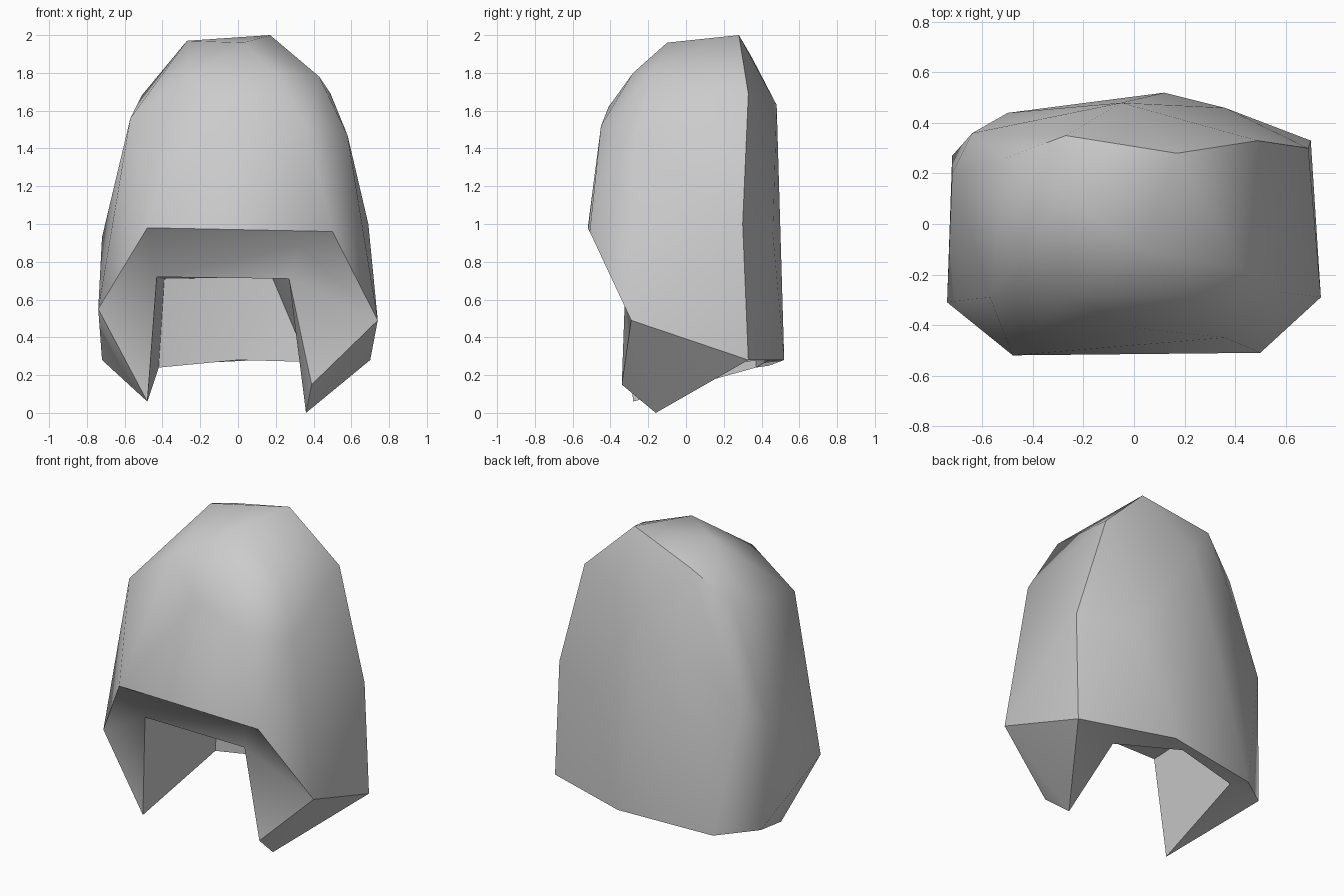
import bpy, bmesh
from math import radians

default_cube = bpy.data.objects.get("Cube")
if default_cube:
    bpy.data.objects.remove(default_cube, do_unlink=True)


def flat_material(name, colour):
    material = bpy.data.materials.new(name)
    material.use_nodes = True
    material.diffuse_color = colour
    shader = next(node for node in material.node_tree.nodes if node.type == "BSDF_PRINCIPLED")
    shader.inputs["Base Color"].default_value = colour
    return material


# Dome profile points, from the crown down to the waist
crown = [(-.27, .11, 1.97), (.03, -.1, 1.96), (.17, .28, 2)]
shoulder = [(.2, -.28, 1.8), (-.27, -.29, 1.78), (.43, -.18, 1.78),
            (-.27, .35, 1.88), (-.51, .26, 1.68), (.49, .33, 1.69)]
temple = [(-.57, -.29, 1.56), (0, -.41, 1.62), (.36, -.45, 1.52),
          (.58, -.27, 1.47), (-.05, .48, 1.63)]
waist = [(.69, .3, 1), (.36, .46, .95), (-.64, .36, 1.04), (-.72, .2, .93)]

# Outer rim where the dome meets the opening
rim = {
    "brow_right": (-.48, -.52, .98),
    "brow_left": (.5, -.51, .96),
    "cheek_left": (.74, -.29, .49),
    "nape_left": (.7, .33, .28),
    "nape_back": (.12, .52, .28),
    "nape_corner": (-.5, .44, .25),
    "nape_right": (-.72, .27, .28),
    "cheek_right": (-.74, -.31, .55),
}

# Cheek tips and the hollow between them
hollow = {
    "tip_left": (.36, -.16, 0),
    "tip_left_front": (.39, -.34, .15),
    "tip_right": (-.48, -.28, .06),
    "lip_right": (-.43, -.33, .72),
    "lip_left": (.27, -.32, .71),
    "lip_high": (.33, -.39, .89),
    "floor_right": (-.42, .37, .24),
    "floor_mid": (0, .44, .28),
    "floor_left": (.37, .25, .27),
    "roof_right": (-.39, .36, .71),
    "roof_left": (.18, .39, .72),
}

# Faces of the opening, each named by its corners
opening = [
    # underside of the brow
    "brow_right brow_left lip_high lip_right",
    "lip_right lip_high lip_left",
    # left cheek
    "brow_left cheek_left lip_high",
    "lip_high cheek_left lip_left",
    "lip_left cheek_left tip_left_front",
    "cheek_left tip_left tip_left_front",
    "cheek_left nape_left tip_left",
    # right cheek
    "brow_right lip_right cheek_right",
    "cheek_right lip_right tip_right",
    "cheek_right tip_right nape_right",
    # bottom edge
    "nape_right tip_right floor_right",
    "nape_right floor_right nape_corner",
    "nape_corner floor_right floor_mid nape_back",
    "nape_back floor_mid floor_left nape_left",
    "nape_left floor_left tip_left",
    # inner walls and roof
    "lip_right roof_right floor_right tip_right",
    "lip_left tip_left_front tip_left",
    "lip_left tip_left floor_left roof_left",
    "roof_right floor_mid floor_right",
    "roof_right roof_left floor_mid",
    "roof_left floor_left floor_mid",
    "lip_right lip_left roof_left roof_right",
]

bm = bmesh.new()
corners = {name: bm.verts.new(point) for name, point in rim.items()}
rim_verts = set(corners.values())
for point in crown + shoulder + temple + waist:
    bm.verts.new(point)

# Wrap the dome, then open it below the rim
bmesh.ops.convex_hull(bm, input=list(bm.verts))
lid = [face for face in bm.faces if rim_verts.issuperset(face.verts)]
bmesh.ops.delete(bm, geom=lid, context="FACES_ONLY")
spare_edges = [edge for edge in bm.edges if not edge.link_faces]
bmesh.ops.delete(bm, geom=spare_edges, context="EDGES")
loose = [v for v in bm.verts if not v.link_edges and v not in rim_verts]
bmesh.ops.delete(bm, geom=loose, context="VERTS")

# Close the shape with the cheeks and the hollow
corners.update({name: bm.verts.new(point) for name, point in hollow.items()})
for names in opening:
    bm.faces.new([corners[name] for name in names.split()])
bmesh.ops.recalc_face_normals(bm, faces=list(bm.faces))

mesh = bpy.data.meshes.new("hood_shell")
bm.to_mesh(mesh)
bm.free()
mesh.materials.append(flat_material("plain grey", (.6, .6, .6, 1)))
hood = bpy.data.objects.new("hood_shell", mesh)
bpy.context.collection.objects.link(hood)

# Soft dome with crisp edges around the opening
bpy.ops.object.select_all(action="DESELECT")
hood.select_set(True)
bpy.context.view_layer.objects.active = hood
bpy.ops.object.shade_smooth_by_angle(angle=radians(42))
